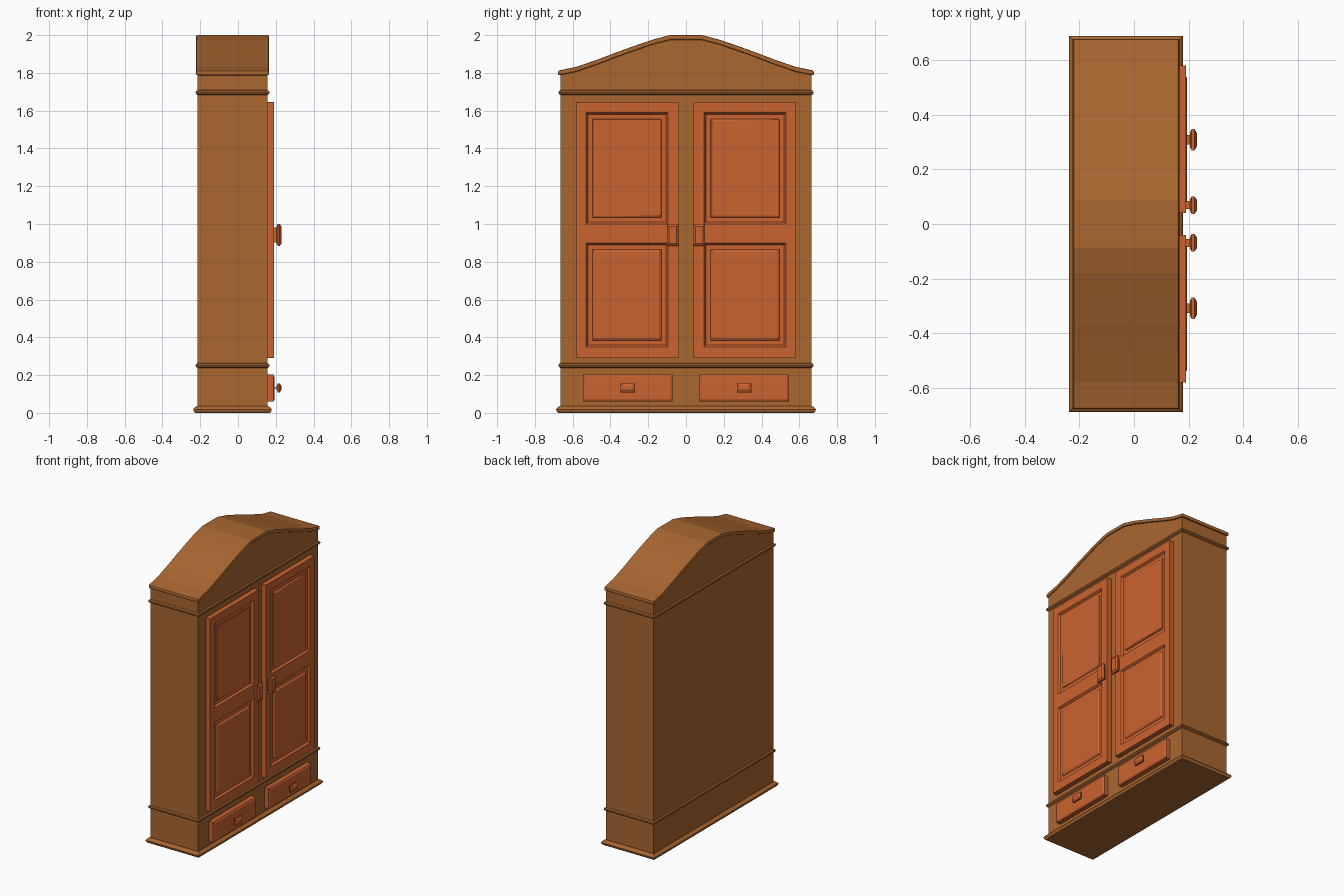
import bpy, bmesh

if "Cube" in bpy.data.objects:
    bpy.data.objects.remove(bpy.data.objects["Cube"])


def material(name, rgb):
    m = bpy.data.materials.new(name)
    m.diffuse_color = (*rgb, 1)
    m.use_nodes = True
    m.node_tree.nodes["Principled BSDF"].inputs["Base Color"].default_value = m.diffuse_color
    return m


WOOD = material("body_wood", (0.40, 0.135, 0.03))
ORANGE = material("front_wood", (0.60, 0.125, 0.03))


def finish(bm, name, mat):
    bmesh.ops.recalc_face_normals(bm, faces=bm.faces)
    me = bpy.data.meshes.new(name)
    bm.to_mesh(me)
    bm.free()
    me.materials.append(mat)
    ob = bpy.data.objects.new(name, me)
    bpy.context.collection.objects.link(ob)
    return ob


def loft(name, axis, rect, steps, mat):
    """Stack rectangles (a0, a1, b0, b1), each grown by an amount, along x or z."""
    a0, a1, b0, b1 = rect
    bm = bmesh.new()
    rings = []
    for t, g in steps:
        pts = [(a0 - g, b0 - g), (a1 + g, b0 - g), (a1 + g, b1 + g), (a0 - g, b1 + g)]
        rings.append([bm.verts.new((t, a, b) if axis == "x" else (a, b, t)) for a, b in pts])
    bm.faces.new(rings[0])
    bm.faces.new(rings[-1])
    for r, q in zip(rings, rings[1:]):
        for i in range(4):
            j = (i + 1) % 4
            bm.faces.new((r[i], r[j], q[j], q[i]))
    return finish(bm, name, mat)


def extrude_x(name, pts, x0, x1, mat):
    """Extrude an outline in the y-z plane along x."""
    bm = bmesh.new()
    f = bm.faces.new([bm.verts.new((x0, y, z)) for y, z in pts])
    r = bmesh.ops.extrude_face_region(bm, geom=[f])
    bmesh.ops.translate(bm, vec=(x1 - x0, 0, 0),
                        verts=[v for v in r["geom"] if isinstance(v, bmesh.types.BMVert)])
    return finish(bm, name, mat)


# Arched outline, from one end to the other
half = [(0.677, 1.812), (0.58, 1.832), (0.47, 1.87), (0.36, 1.912),
        (0.27, 1.944), (0.18, 1.975), (0.085, 2.0)]
arch = half + [(-y, z) for y, z in reversed(half)]

# Carcass with arched top
X0, X1, W = -0.214, 0.156, 0.665
top = [(max(-W, min(W, y)), z - 0.014) for y, z in arch]
extrude_x("carcass", [(-W, 0.01), (W, 0.01)] + top, X0, X1, WOOD)

# Arched cornice slab with softened rim
cap = extrude_x("cornice", arch + [(y, z - 0.026) for y, z in reversed(arch)],
                X0 - 0.008, X1 + 0.008, WOOD)
bev = cap.modifiers.new("rim", "BEVEL")
bev.width, bev.segments, bev.limit_method, bev.angle_limit = 0.007, 2, "ANGLE", 0.9

# Mouldings around the body and the plinth
body = (X0, X1, -W, W)
for name, z in (("lower_moulding", 0.251), ("upper_moulding", 1.696)):
    loft(name, "z", body, [(z - 0.013, 0), (z - 0.008, 0.008), (z, 0.011),
                           (z + 0.008, 0.008), (z + 0.013, 0)], WOOD)
loft("plinth", "z", body, [(0, 0.013), (0.008, 0.02), (0.018, 0.023),
                           (0.026, 0.018), (0.036, 0.004)], WOOD)


def door(name, s):
    """Slab with two sunken panels, each with a raised field."""
    ys = [0.04, 0.095, 0.53, 0.58]
    zs = [0.29, 0.35, 0.90, 1.0, 1.59, 1.645]
    bm = bmesh.new()
    g = [[bm.verts.new((0.19, y * s, z)) for z in zs] for y in ys]
    cells = {(i, j): bm.faces.new((g[i][j], g[i + 1][j], g[i + 1][j + 1], g[i][j + 1]))
             for i in range(3) for j in range(5)}
    # Slab sides and back
    rim = [e for e in bm.edges if e.is_boundary]
    r = bmesh.ops.extrude_edge_only(bm, edges=rim)["geom"]
    for v in r:
        if isinstance(v, bmesh.types.BMVert):
            v.co.x = 0.15
    bmesh.ops.holes_fill(bm, edges=[e for e in bm.edges if e.is_boundary])
    bmesh.ops.recalc_face_normals(bm, faces=bm.faces)
    # Sloped edge, flat margin, raised field
    for f in (cells[1, 1], cells[1, 3]):
        for width, x in ((0.014, 0.176), (0.034, 0.176), (0.004, 0.181), (0.014, 0.187)):
            bmesh.ops.inset_individual(bm, faces=[f], thickness=width, depth=0)
            for v in f.verts:
                v.co.x = x
    bmesh.ops.dissolve_limit(bm, angle_limit=0.01, verts=bm.verts, edges=bm.edges)
    finish(bm, name, ORANGE)


def handle(name, y, z, hy, hz):
    """Short stem with a chamfered rectangular head."""
    loft(name, "x", (y - hy, y + hy, z - hz, z + hz),
         [(0.185, -0.55 * hy), (0.204, -0.55 * hy), (0.204, -0.012 * hy / 0.032),
          (0.211, 0), (0.221, 0), (0.23, -0.012 * hy / 0.032)], ORANGE)


# Doors, drawers and their handles, mirrored left and right
for side, s in (("right", 1), ("left", -1)):
    door(side + "_door", s)
    handle(side + "_door_handle", 0.069 * s, 0.942, 0.032, 0.058)
    y = 0.308 * s
    loft(side + "_drawer", "x", (y - 0.237, y + 0.237, 0.06, 0.202),
         [(0.15, 0), (0.187, 0), (0.193, -0.01)], ORANGE)
    handle(side + "_drawer_handle", y, 0.132, 0.039, 0.024)
